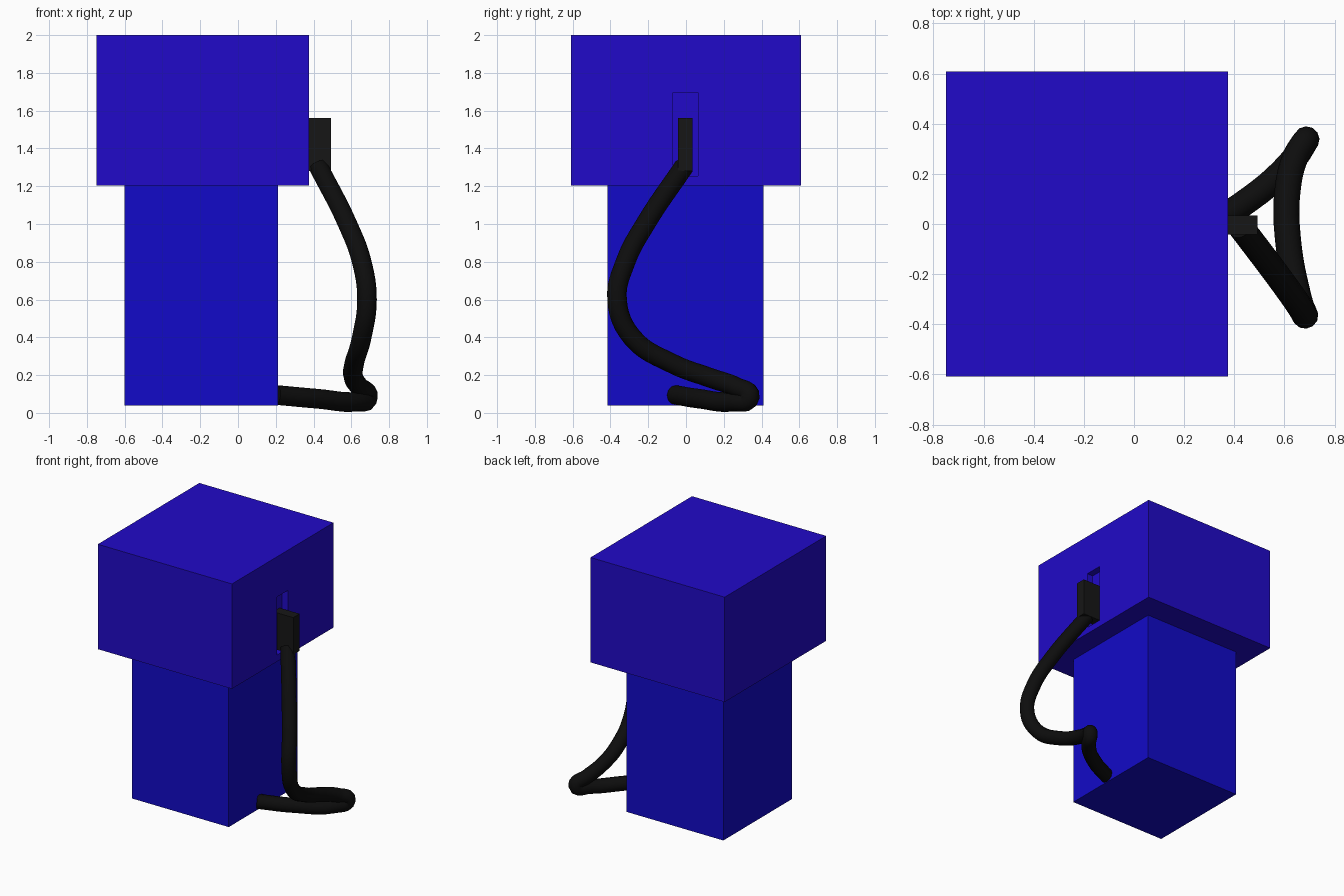
import bpy

if "Cube" in bpy.data.objects:
    bpy.data.objects.remove(bpy.data.objects["Cube"])


def material(name, color):
    m = bpy.data.materials.new(name)
    m.diffuse_color = (*color, 1)
    m.use_nodes = True
    m.node_tree.nodes["Principled BSDF"].inputs["Base Color"].default_value = m.diffuse_color
    return m


def box(name, lo, hi, mat=None):
    bpy.ops.mesh.primitive_cube_add(size=1, location=[(a + b) / 2 for a, b in zip(lo, hi)])
    ob = bpy.context.object
    ob.name = name
    ob.scale = [b - a for a, b in zip(lo, hi)]
    bpy.ops.object.transform_apply(location=False, rotation=False, scale=True)
    if mat:
        ob.data.materials.append(mat)
    return ob


upper_blue = material("upper_blue", (0.015, 0.003, 0.58))
lower_blue = material("lower_blue", (0.006, 0.003, 0.58))
black = material("black_rubber", (0.004, 0.004, 0.004))
dark = material("dark_plastic", (0.008, 0.008, 0.008))

# Pump body: narrow base and wide head
box("base_cabinet", (-0.6, -0.415, 0.04), (0.213, 0.41, 1.205), lower_blue)
head = box("head_cabinet", (-0.75, -0.608, 1.205), (0.375, 0.608, 2.0), upper_blue)

# Shallow holster slot in the head's side
cutter = box("holster_cutter", (0.325, -0.068, 1.255), (0.5, 0.064, 1.695))
cutter.hide_render = True
cutter.hide_set(True)
cut = head.modifiers.new("holster", 'BOOLEAN')
cut.operation = 'DIFFERENCE'
cut.object = cutter
cut.solver = 'EXACT'
bpy.context.view_layer.objects.active = head
bpy.ops.object.modifier_apply(modifier=cut.name)
bpy.data.objects.remove(cutter)

# Nozzle resting in the slot
box("nozzle", (0.325, -0.042, 1.28), (0.493, 0.034, 1.56), dark)

# Hose hanging from the nozzle and looping back to the base
path = [(0.425, -0.01, 1.305), (0.58, -0.215, 1.0), (0.655, -0.32, 0.8),
        (0.683, -0.365, 0.6), (0.655, -0.285, 0.4), (0.615, -0.07, 0.26),
        (0.612, 0.13, 0.185), (0.645, 0.27, 0.135), (0.688, 0.338, 0.085),
        (0.63, 0.25, 0.06), (0.42, 0.07, 0.075), (0.2, -0.055, 0.095)]
curve = bpy.data.curves.new("hose", 'CURVE')
curve.dimensions = '3D'
curve.bevel_depth = 0.052
curve.bevel_resolution = 4
curve.resolution_u = 6
curve.use_fill_caps = True
spline = curve.splines.new('BEZIER')
spline.bezier_points.add(len(path) - 1)
for bp, co in zip(spline.bezier_points, path):
    bp.co = co
    bp.handle_left_type = bp.handle_right_type = 'AUTO'
hose = bpy.data.objects.new("hose", curve)
bpy.context.collection.objects.link(hose)
curve.materials.append(black)
